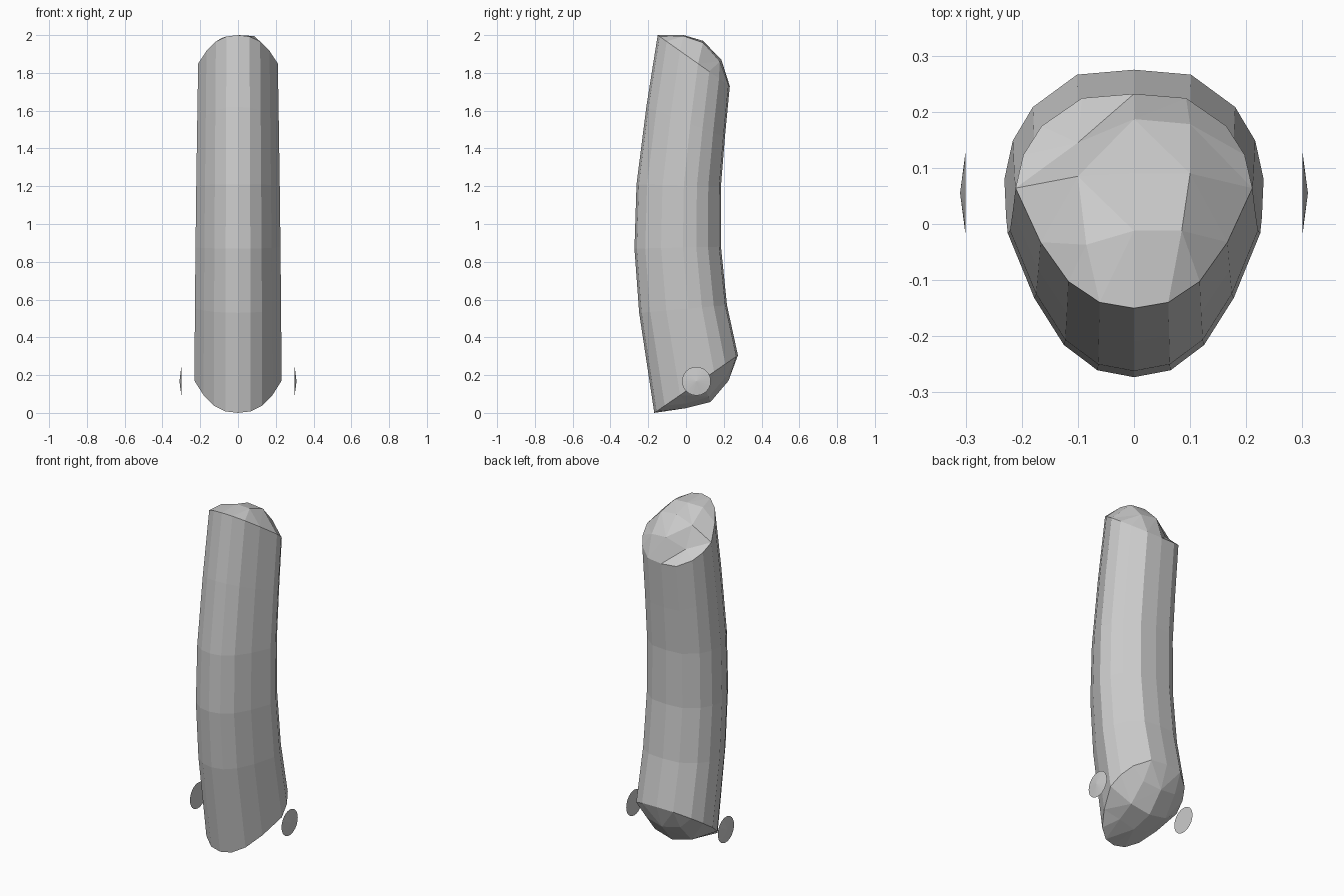
import bpy, bmesh, math
from mathutils import Matrix

if "Cube" in bpy.data.objects:
    bpy.data.objects.remove(bpy.data.objects["Cube"])

# Half cross-section, front to back: (depth fraction, width fraction)
HALF = [(0, 0), (.027, .29), (.125, .555), (.308, .79), (.56, 1),
        (.715, .935), (.85, .78), (.98, .44), (1, 0)]
# Tilted rings: front y, front z, back y, back z, half width
RINGS = [(-.168, 0, .275, .305, .231), (-.248, .53, .217, .57, .228),
         (-.273, .87, .185, .88, .225), (-.262, 1.21, .185, 1.2, .221),
         (-.21, 1.62, .206, 1.46, .216), (-.15, 2.0, .232, 1.73, .211)]


def ring(bm, fy, fz, by, bz, w):
    section = HALF + [(t, -s) for t, s in HALF[-2:0:-1]]
    return [bm.verts.new((s * w, fy + (by - fy) * t, fz + (bz - fz) * t))
            for t, s in section]


def cap(bm, rim, inner):
    """Close a 16-sided rim with a 4 x 4 grid; inner rows run front to back, -x to +x."""
    mid = [[bm.verts.new(p) for p in row] for row in inner]
    grid = [[rim[i % 16] for i in (14, 15, 0, 1, 2)]]
    for k in range(3):
        grid.append([rim[13 - k]] + mid[k] + [rim[3 + k]])
    grid.append([rim[i] for i in (10, 9, 8, 7, 6)])
    faces = []
    for r in range(4):
        for c in range(4):
            faces.append(bm.faces.new((grid[r][c], grid[r][c + 1],
                                       grid[r + 1][c + 1], grid[r + 1][c])))
    bmesh.ops.triangulate(bm, faces=faces)


def finish(bm, name):
    bmesh.ops.recalc_face_normals(bm, faces=bm.faces[:])
    me = bpy.data.meshes.new(name)
    bm.to_mesh(me)
    bm.free()
    ob = bpy.data.objects.new(name, me)
    bpy.context.collection.objects.link(ob)


# Curved body with slanted, domed ends
bm = bmesh.new()
rings = [ring(bm, *r) for r in RINGS]
for a, b in zip(rings, rings[1:]):
    for i in range(16):
        j = (i + 1) % 16
        bm.faces.new((a[i], a[j], b[j], b[i]))
# Top dome, dented at its rear left
cap(bm, rings[-1], [
    [(-.085, -.037, 1.985), (0, -.012, 2.0), (.085, -.012, 1.995)],
    [(-.1, .085, 1.93), (0, .09, 1.97), (.1, .09, 1.96)],
    [(-.1, .145, 1.81), (0, .187, 1.87), (.1, .178, 1.86)]])
# Bottom dome
cap(bm, rings[0], [
    [(-.1, 0, .05), (0, 0, .025), (.1, 0, .05)],
    [(-.12, .12, .085), (0, .13, .058), (.12, .12, .085)],
    [(-.11, .21, .19), (0, .225, .17), (.11, .21, .19)]])
finish(bm, "body")

# Shallow cone discs on either side
for side, label in ((1, "right"), (-1, "left")):
    bm = bmesh.new()
    turn = Matrix.Rotation(side * math.pi / 2, 4, 'Y')
    bmesh.ops.create_cone(bm, cap_ends=True, segments=24, radius1=.076,
                          radius2=0, depth=.01,
                          matrix=Matrix.Translation((side * .305, .055, .168)) @ turn)
    finish(bm, "side_disc_" + label)
